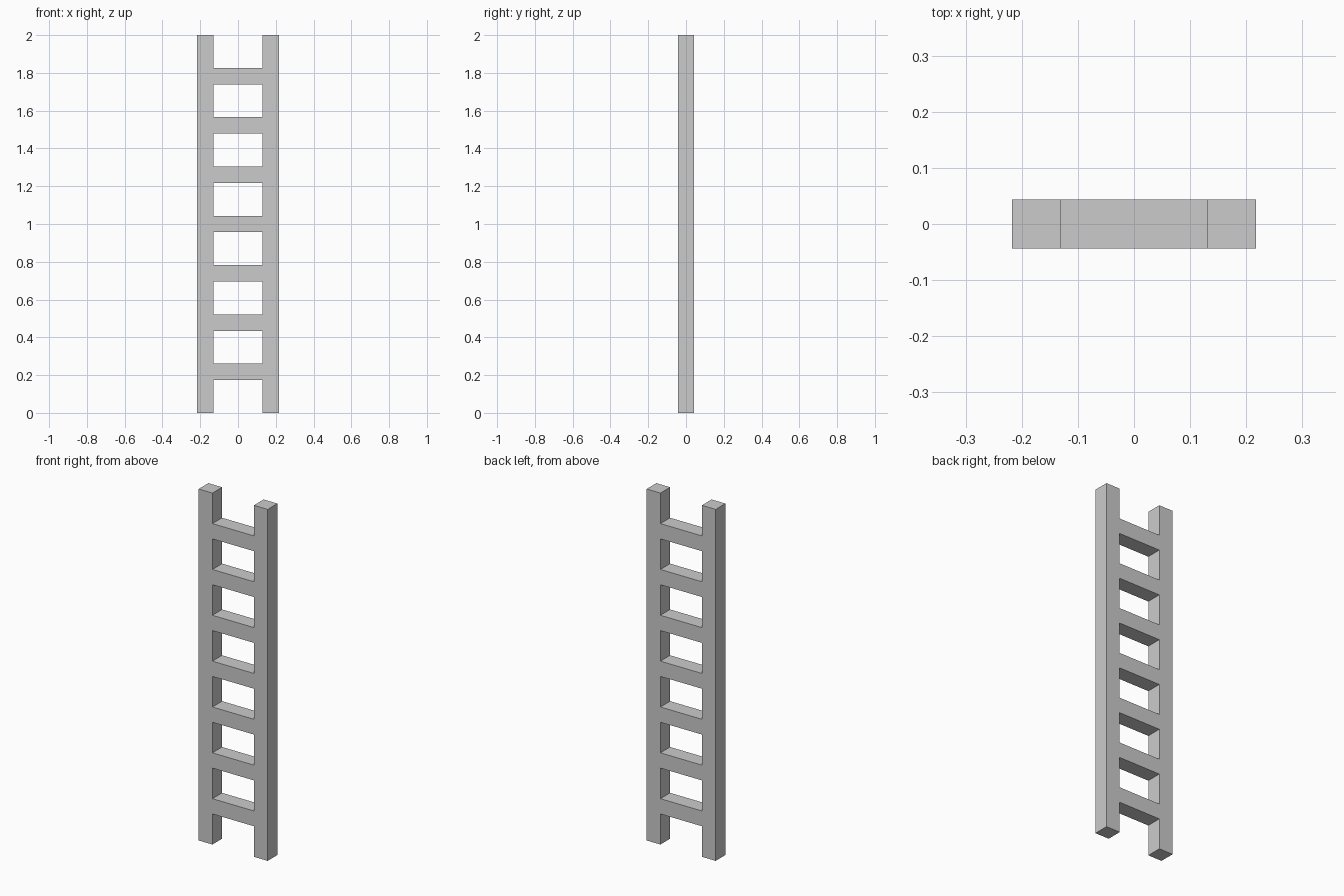
import bpy

if "Cube" in bpy.data.objects:
    bpy.data.objects.remove(bpy.data.objects["Cube"])

U = 2 / 23  # square bar thickness; the ladder is 23 bars tall


def box(name, size, centre):
    x, y, z = (s / 2 for s in size)
    verts = [(sx * x, sy * y, sz * z) for sx in (-1, 1) for sy in (-1, 1) for sz in (-1, 1)]
    faces = [(0, 1, 3, 2), (4, 6, 7, 5), (0, 4, 5, 1), (2, 3, 7, 6), (0, 2, 6, 4), (1, 5, 7, 3)]
    mesh = bpy.data.meshes.new(name)
    mesh.from_pydata(verts, [], faces)
    obj = bpy.data.objects.new(name, mesh)
    obj.location = centre
    bpy.context.collection.objects.link(obj)
    return obj


# Side rails
for side, sx in (("left", -1), ("right", 1)):
    box(f"{side}_rail", (U, U, 23 * U), (sx * 2 * U, 0, 11.5 * U))

# Rungs, flush with the rails and butted between them
for i in range(7):
    box(f"rung_{i + 1}", (3 * U, U, U), (0, 0, (2.5 + 3 * i) * U))
